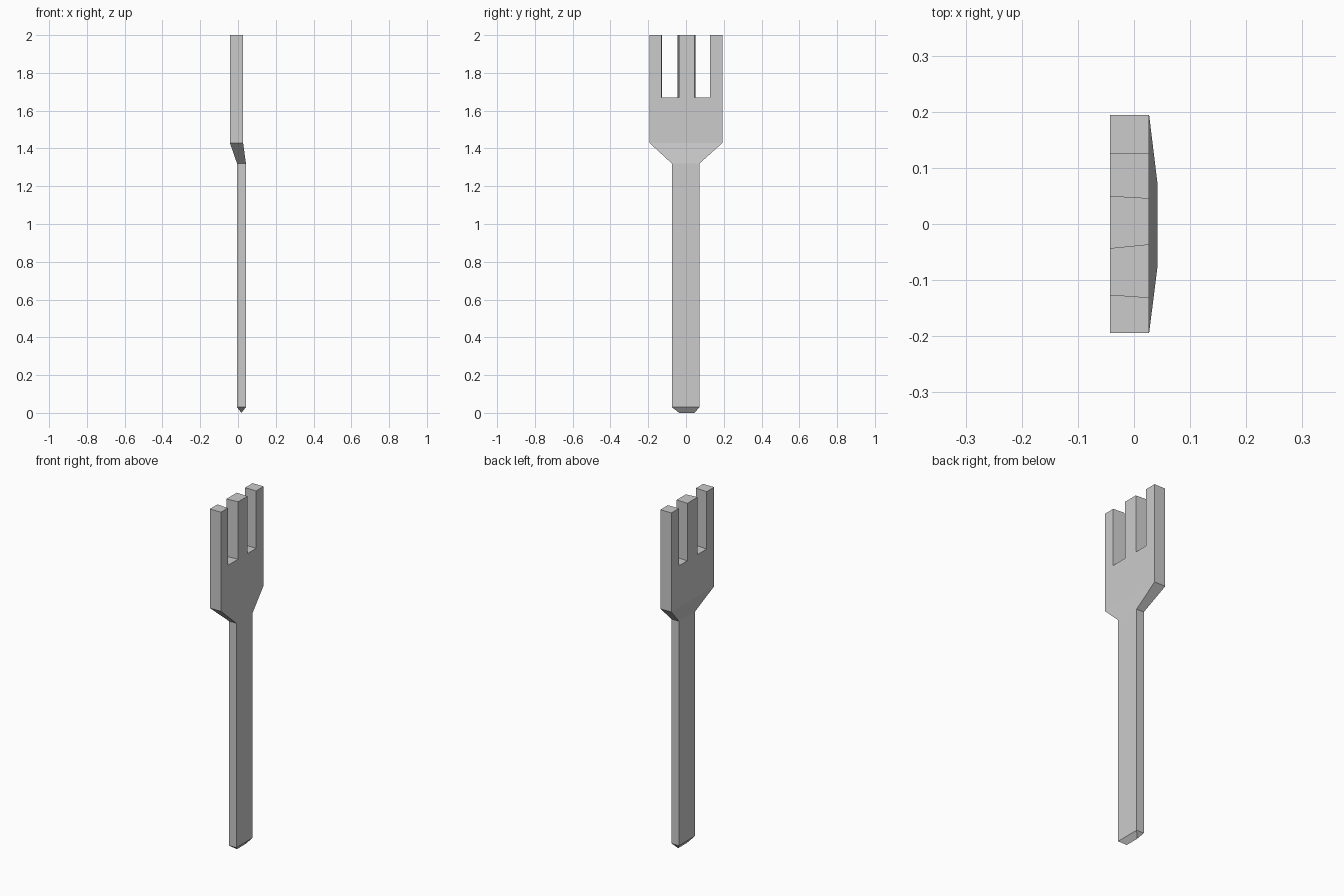
import bpy, bmesh

if "Cube" in bpy.data.objects:
    bpy.data.objects.remove(bpy.data.objects["Cube"])

bm = bmesh.new()


def ring(x0, x1, y0, y1, z):
    return [bm.verts.new((x, y, z)) for x, y in ((x0, y0), (x1, y0), (x1, y1), (x0, y1))]


def bridge(a, b):
    for i in range(4):
        j = (i + 1) % 4
        bm.faces.new((a[i], a[j], b[j], b[i]))


# Handle and flared neck: rings lofted upward
low = ring(-0.005, 0.042, -0.075, 0.071, 0.03)
neck = ring(-0.005, 0.042, -0.075, 0.071, 1.32)
head = ring(-0.043, 0.027, -0.194, 0.194, 1.43)
bridge(low, neck)
bridge(neck, head)

# Wedge-shaped handle end, narrowing to a short ridge
a = bm.verts.new((0.018, -0.036, 0))
b = bm.verts.new((0.018, 0.045, 0))
for f in ((low[1], low[0], a), (low[2], low[1], a, b), (low[3], low[2], b), (low[0], low[3], b, a)):
    bm.faces.new(f)

# Head plate, its top split into tine and slot strips
back_y = (-0.194, -0.126, -0.044, 0.05, 0.126, 0.194)
front_y = (-0.194, -0.131, -0.037, 0.046, 0.126, 0.194)
back = [bm.verts.new((-0.043, y, 1.67)) for y in back_y]
front = [bm.verts.new((0.027, y, 1.67)) for y in front_y]
bm.faces.new([head[0], head[1], front[0], back[0]])
bm.faces.new([head[2], head[3], back[-1], front[-1]])
bm.faces.new([head[1], head[2]] + front[::-1])
bm.faces.new([head[3], head[0]] + back)
strips = [bm.faces.new((back[i], front[i], front[i + 1], back[i + 1])) for i in range(5)]

# Three tines extruded from alternate strips
for face in strips[::2]:
    res = bmesh.ops.extrude_discrete_faces(bm, faces=[face])
    for v in res["faces"][0].verts:
        v.co.z = 2.0

bmesh.ops.remove_doubles(bm, verts=bm.verts, dist=1e-5)
bmesh.ops.recalc_face_normals(bm, faces=bm.faces)
mesh = bpy.data.meshes.new("fork")
bm.to_mesh(mesh)
bm.free()
bpy.context.collection.objects.link(bpy.data.objects.new("fork", mesh))
